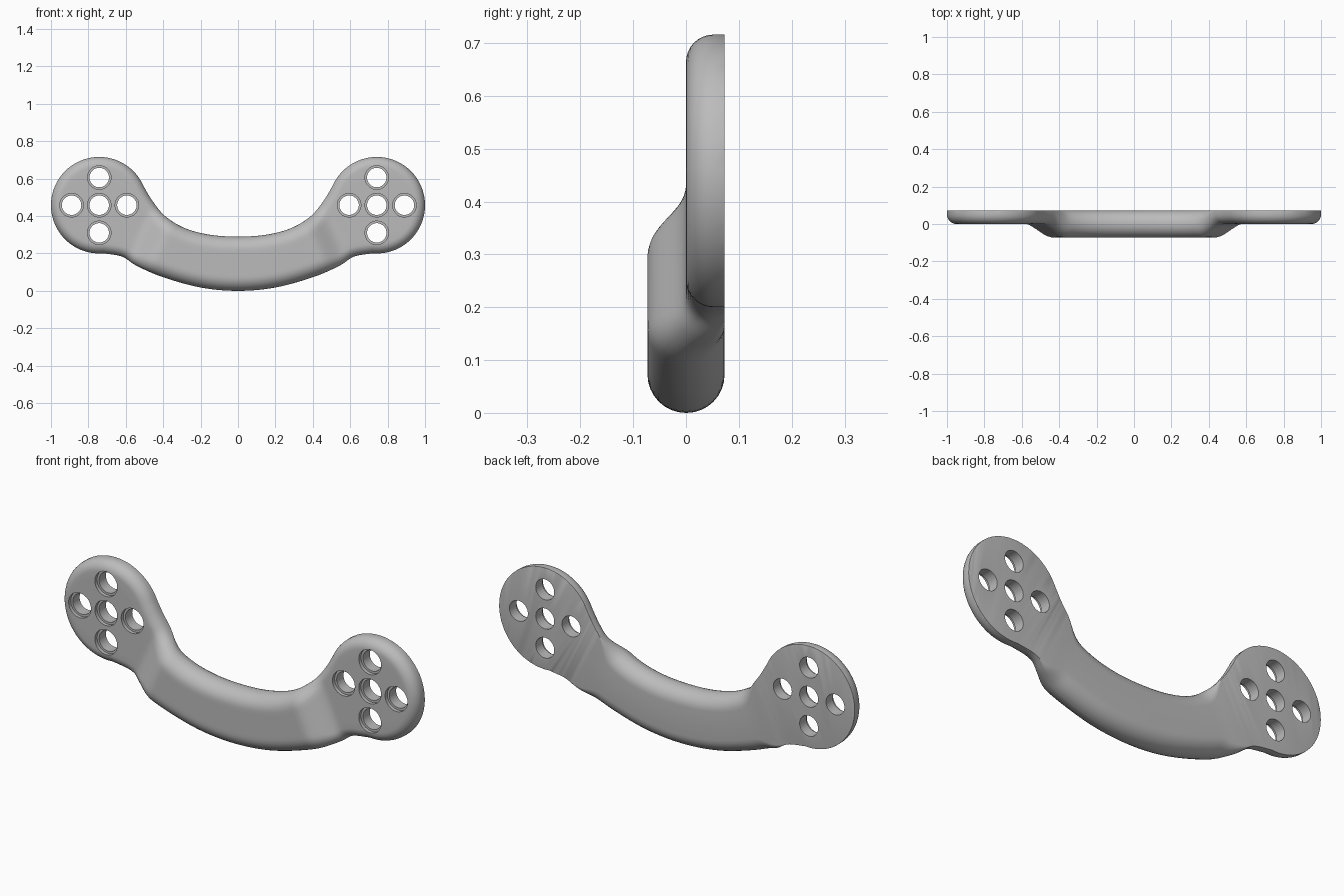
import bpy, bmesh
from math import sin, cos, pi, radians
from mathutils import Vector

old = bpy.data.objects.get("Cube")
if old:
    bpy.data.objects.remove(old, do_unlink=True)

CENTRE, RADIUS = Vector((0.742, 0.458)), 0.258
BACK, DEPTH, EDGE = 0.073, 0.073, 0.052
CAP, ARC = 8, 8

grey = bpy.data.materials.new("Satin grey")
grey.use_nodes = True
grey.diffuse_color = (0.5, 0.5, 0.5, 1)
grey.node_tree.nodes["Principled BSDF"].inputs["Base Color"].default_value = (0.5, 0.5, 0.5, 1)


def make_object(name, bm):
    bmesh.ops.recalc_face_normals(bm, faces=bm.faces)
    mesh = bpy.data.meshes.new(name)
    bm.to_mesh(mesh)
    bm.free()
    obj = bpy.data.objects.new(name, mesh)
    bpy.context.collection.objects.link(obj)
    mesh.materials.append(grey)
    return obj


def spline(points, steps=7):
    """Smooth curve through the points, mirrored at x = 0."""
    p = [Vector(q) for q in points]
    p = [Vector((-p[1].x, p[1].y))] + p + [p[-1] * 2 - p[-2]]
    out = []
    for a, b, c, d in zip(p, p[1:], p[2:], p[3:]):
        for i in range(steps):
            t = i / steps
            out.append(0.5 * (2 * b + (c - a) * t + (2 * a - 5 * b + 4 * c - d) * t ** 2
                              + (3 * b - a - 3 * c + d) * t ** 3))
    return out


def disc_arc(start, end, n=28):
    return [CENTRE + RADIUS * Vector((cos(a), sin(a)))
            for a in (radians(start + (end - start) * i / n) for i in range(n + 1))]


def inward(path, side):
    """Normals of an edge path, pointing into the handle."""
    out = []
    for i in range(len(path)):
        t = (path[min(i + 1, len(path) - 1)] - path[max(i - 1, 0)]).normalized()
        out.append(Vector((t.y, -t.x)) * side)
    out[0], out[-1] = Vector((0, -side)), Vector((-1, 0))
    return out


def grip(p):
    """1 on the thick grip, fading to 0 on the flat mounting discs."""
    t = (p.x + 0.45 * (p.y - 0.25) - 0.39) / 0.175
    t = min(max(t, 0), 1)
    return 1 - t * t * (3 - 2 * t)


def rounded_edge(p, n):
    """Edge profile from back to front, with the inset point on the front."""
    g = grip(p + n * EDGE)
    rb = 0.001 + 0.071 * g
    rf = EDGE + (0.073 - EDGE) * g
    front = p + n * rf
    yf = -DEPTH * grip(front)
    pts = []
    for i in range(ARC + 1):
        a = pi / 2 * i / ARC
        q = p + n * rb * (1 - sin(a))
        pts.append((q.x, BACK - rb * (1 - cos(a)), q.y))
    for i in range(ARC + 1):
        a = pi / 2 * i / ARC
        q = p + n * rf * (1 - cos(a))
        pts.append((q.x, yf + rf * (1 - sin(a)), q.y))
    return pts, front


# Half of the handle, lofted from the middle to the tip
top = spline([(0, .29), (.15, .30), (.283, .335), (.39, .40), (.46, .485), (.505, .56)])
low = spline([(0, 0), (.2, .018), (.4, .073), (.54, .133), (.62, .183), (.72, .201)])
top += disc_arc(156.7, 0)
low += disc_arc(265, 360)

bm = bmesh.new()
rings = []
for pt, nt, pl, nl in zip(top, inward(top, 1), low, inward(low, -1)):
    upper, a = rounded_edge(pt, nt)
    lower, b = rounded_edge(pl, nl)
    face = []
    for i in range(1, CAP):
        q = a.lerp(b, i / CAP)
        face.append((q.x, -DEPTH * grip(q), q.y))
    rings.append([bm.verts.new(v) for v in upper + face + lower[::-1]])
for r, s in zip(rings, rings[1:]):
    for i in range(len(r)):
        j = (i + 1) % len(r)
        bm.faces.new((r[i], r[j], s[j], s[i]))

# Other half by mirroring
half = bm.verts[:] + bm.edges[:] + bm.faces[:]
copy = bmesh.ops.duplicate(bm, geom=half)["geom"]
for v in copy:
    if isinstance(v, bmesh.types.BMVert):
        v.co.x *= -1
bmesh.ops.remove_doubles(bm, verts=bm.verts, dist=0.0003)
bmesh.ops.dissolve_degenerate(bm, edges=bm.edges, dist=0.0001)
handle = make_object("handle", bm)

# Stepped screw holes: a wide shallow seat in front, a narrow bore behind
bm = bmesh.new()
bore = [(.052, .2), (.052, .018), (.063, .018), (.063, -.2)]
SIDES = 40
for side in (-1, 1):
    for dx, dz in ((0, 0), (1, 0), (-1, 0), (0, 1), (0, -1)):
        cx, cz = side * CENTRE.x + dx * 0.148, CENTRE.y + dz * 0.148
        loops = [[bm.verts.new((cx + r * cos(2 * pi * k / SIDES), y,
                                cz + r * sin(2 * pi * k / SIDES)))
                  for k in range(SIDES)] for r, y in bore]
        for r, s in zip(loops, loops[1:]):
            for i in range(SIDES):
                j = (i + 1) % SIDES
                bm.faces.new((r[i], r[j], s[j], s[i]))
        bm.faces.new(loops[0])
        bm.faces.new(loops[-1])
cutter = make_object("hole_cutter", bm)

cut = handle.modifiers.new("Screw holes", "BOOLEAN")
cut.operation, cut.solver, cut.object = "DIFFERENCE", "EXACT", cutter
bpy.ops.object.select_all(action="DESELECT")
bpy.context.view_layer.objects.active = handle
handle.select_set(True)
bpy.ops.object.modifier_apply(modifier=cut.name)
bpy.data.objects.remove(cutter, do_unlink=True)
bpy.ops.object.shade_smooth_by_angle(angle=radians(35))
